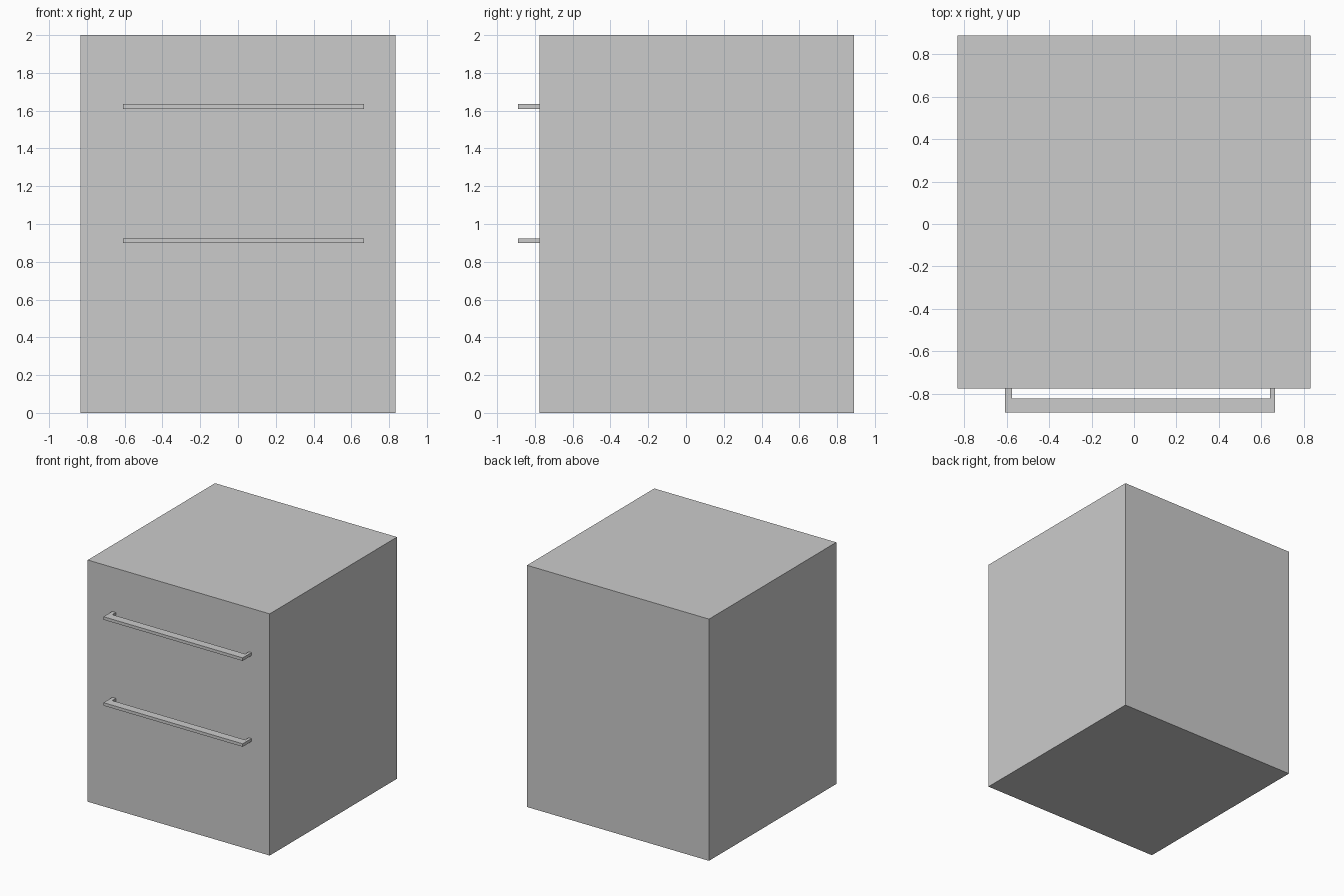
import bpy, bmesh

if "Cube" in bpy.data.objects:
    bpy.data.objects.remove(bpy.data.objects["Cube"])

FRONT, BACK, HALF_W = -0.775, 0.889, 0.833


def prism(name, outline, z0, z1):
    """Extrude a flat XY outline from z0 up to z1."""
    bm = bmesh.new()
    face = bm.faces.new([bm.verts.new((x, y, z0)) for x, y in outline])
    top = bmesh.ops.extrude_face_region(bm, geom=[face])["geom"]
    verts = [v for v in top if isinstance(v, bmesh.types.BMVert)]
    bmesh.ops.translate(bm, verts=verts, vec=(0, 0, z1 - z0))
    bmesh.ops.recalc_face_normals(bm, faces=bm.faces)
    mesh = bpy.data.meshes.new(name)
    bm.to_mesh(mesh)
    bm.free()
    obj = bpy.data.objects.new(name, mesh)
    bpy.context.collection.objects.link(obj)
    return obj


# Two stacked drawer boxes meeting in a flush seam
box = [(-HALF_W, FRONT), (HALF_W, FRONT), (HALF_W, BACK), (-HALF_W, BACK)]
prism("lower_drawer", box, 0.0, 1.0)
prism("upper_drawer", box, 1.0, 2.0)

# U-shaped pull handles: wide flat bar with a short post at each end
handle = [(-0.608, FRONT), (-0.608, -0.89), (0.666, -0.89), (0.666, FRONT),
          (0.641, FRONT), (0.641, -0.822), (-0.576, -0.822), (-0.576, FRONT)]
for name, z in (("lower_handle", 0.899), ("upper_handle", 1.61)):
    prism(name, handle, z, z + 0.025)
